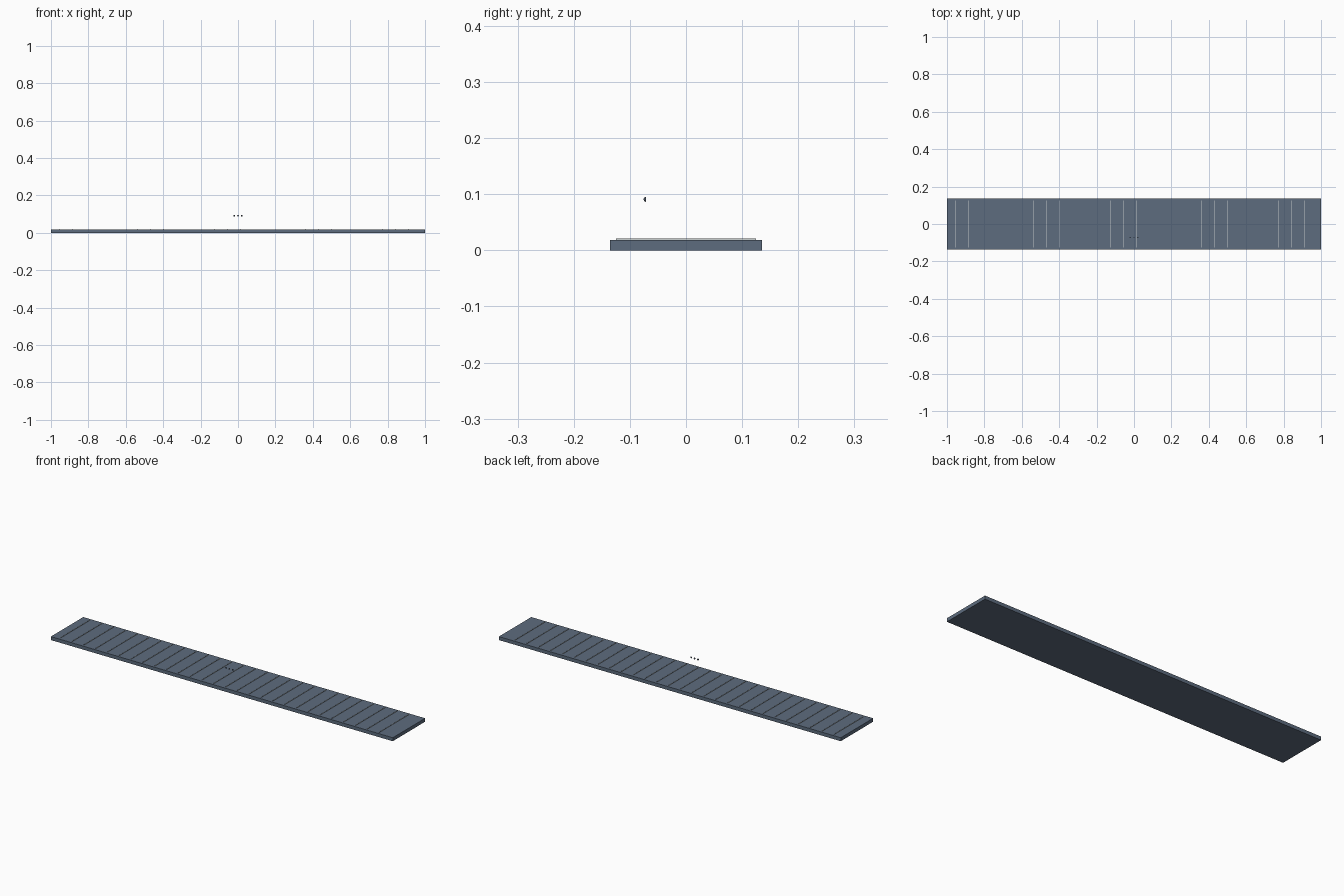
import bpy
import bmesh
from mathutils import Matrix

cube = bpy.data.objects.get("Cube")
if cube:
    bpy.data.objects.remove(cube, do_unlink=True)


def material(name, rgb):
    m = bpy.data.materials.new(name)
    m.use_nodes = True
    m.diffuse_color = (*rgb, 1)
    m.node_tree.nodes["Principled BSDF"].inputs["Base Color"].default_value = (*rgb, 1)
    return m


def make_object(name, bm, mat):
    mesh = bpy.data.meshes.new(name)
    bm.to_mesh(mesh)
    bm.free()
    mesh.materials.append(mat)
    obj = bpy.data.objects.new(name, mesh)
    bpy.context.collection.objects.link(obj)
    return obj


def box(name, size, centre, mat):
    bm = bmesh.new()
    bmesh.ops.create_cube(bm, size=1, matrix=Matrix.Translation(centre) @ Matrix.Diagonal((*size, 1)))
    return make_object(name, bm, mat)


slate = material("slate blue", (0.11, 0.15, 0.21))
pale = material("pale grey", (0.6, 0.64, 0.64))
dark = material("dark slate", (0.07, 0.09, 0.12))

# Long flat deck
deck_top = 0.0185
box("deck", (2, 0.27, deck_top), (0, 0, deck_top / 2), slate)

# Thin raised ribs across the deck
pitch = 0.0691
for i in range(28):
    box(f"rib_{i + 1}", (0.0013, 0.25, 0.0025), (-0.953 + i * pitch, 0, deck_top + 0.00125), pale)

# Row of three tiny buttons above the deck, domed towards the front
for i in (-1, 0, 1):
    bm = bmesh.new()
    bmesh.ops.create_uvsphere(bm, u_segments=12, v_segments=8, radius=0.0045)
    bmesh.ops.bisect_plane(bm, geom=bm.verts[:] + bm.edges[:] + bm.faces[:],
                           plane_co=(0, 0, 0), plane_no=(0, 1, 0), clear_outer=True)
    bmesh.ops.holes_fill(bm, edges=[e for e in bm.edges if e.is_boundary])
    bmesh.ops.translate(bm, verts=bm.verts, vec=(i * 0.02, -0.071, 0.091))
    make_object(f"button_{i + 2}", bm, dark)
